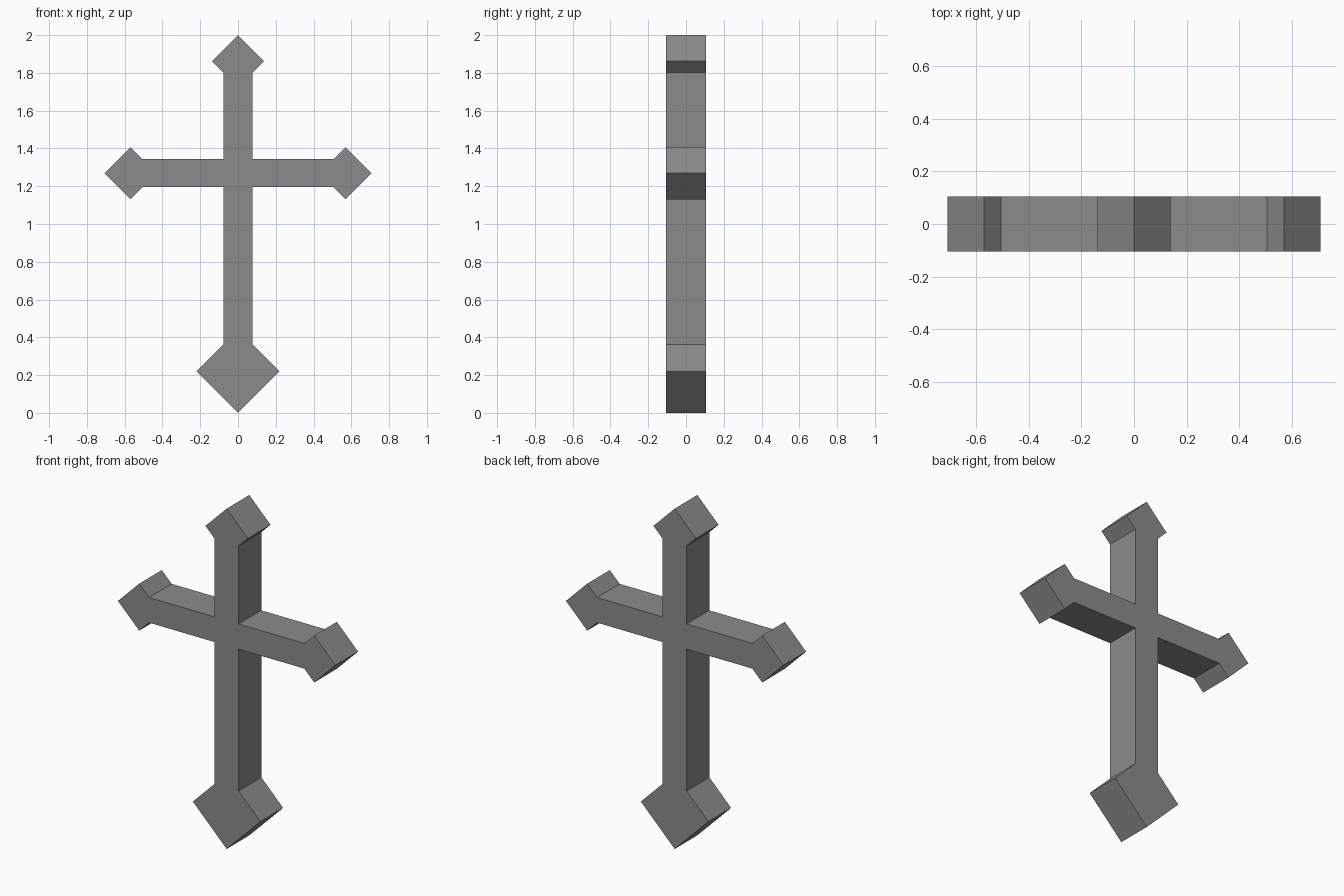
import bpy
import bmesh

if "Cube" in bpy.data.objects:
    bpy.data.objects.remove(bpy.data.objects["Cube"])

HALF_DEPTH = 0.105
POST = 0.078         # half width of the upright
ARM = 0.074          # half height of the crossbar
ARM_Z = 1.269        # height of the crossbar centre
TIP = 0.138          # half diagonal of the small diamond ends
FOOT = 0.22          # half diagonal of the large diamond foot
REACH = 0.707        # half span of the crossbar

# Right half of the outline, from the foot point up to the top point
neck = REACH - 2 * TIP + ARM
right = [
    (0, 0), (FOOT, FOOT), (POST, 2 * FOOT - POST),
    (POST, ARM_Z - ARM), (neck, ARM_Z - ARM), (REACH - TIP, ARM_Z - TIP),
    (REACH, ARM_Z),
    (REACH - TIP, ARM_Z + TIP), (neck, ARM_Z + ARM), (POST, ARM_Z + ARM),
    (POST, 2 - 2 * TIP + POST), (TIP, 2 - TIP), (0, 2),
]
# Mirror to the left, leaving out the two points on the centre line
outline = right + [(-x, z) for x, z in reversed(right[1:-1])]

# Cross body: extrude the outline from front to back
bm = bmesh.new()
front = bm.faces.new([bm.verts.new((x, -HALF_DEPTH, z)) for x, z in outline])
extruded = bmesh.ops.extrude_face_region(bm, geom=[front], use_keep_orig=True)
back = [v for v in extruded["geom"] if isinstance(v, bmesh.types.BMVert)]
bmesh.ops.translate(bm, verts=back, vec=(0, 2 * HALF_DEPTH, 0))
bmesh.ops.recalc_face_normals(bm, faces=bm.faces)

mesh = bpy.data.meshes.new("cross")
bm.to_mesh(mesh)
bm.free()

# Dark grey finish
dark_grey = bpy.data.materials.new("dark_grey")
dark_grey.diffuse_color = (0.26, 0.26, 0.26, 1)
dark_grey.use_nodes = True
dark_grey.node_tree.nodes["Principled BSDF"].inputs["Base Color"].default_value = dark_grey.diffuse_color
mesh.materials.append(dark_grey)
bpy.context.collection.objects.link(bpy.data.objects.new("cross", mesh))
